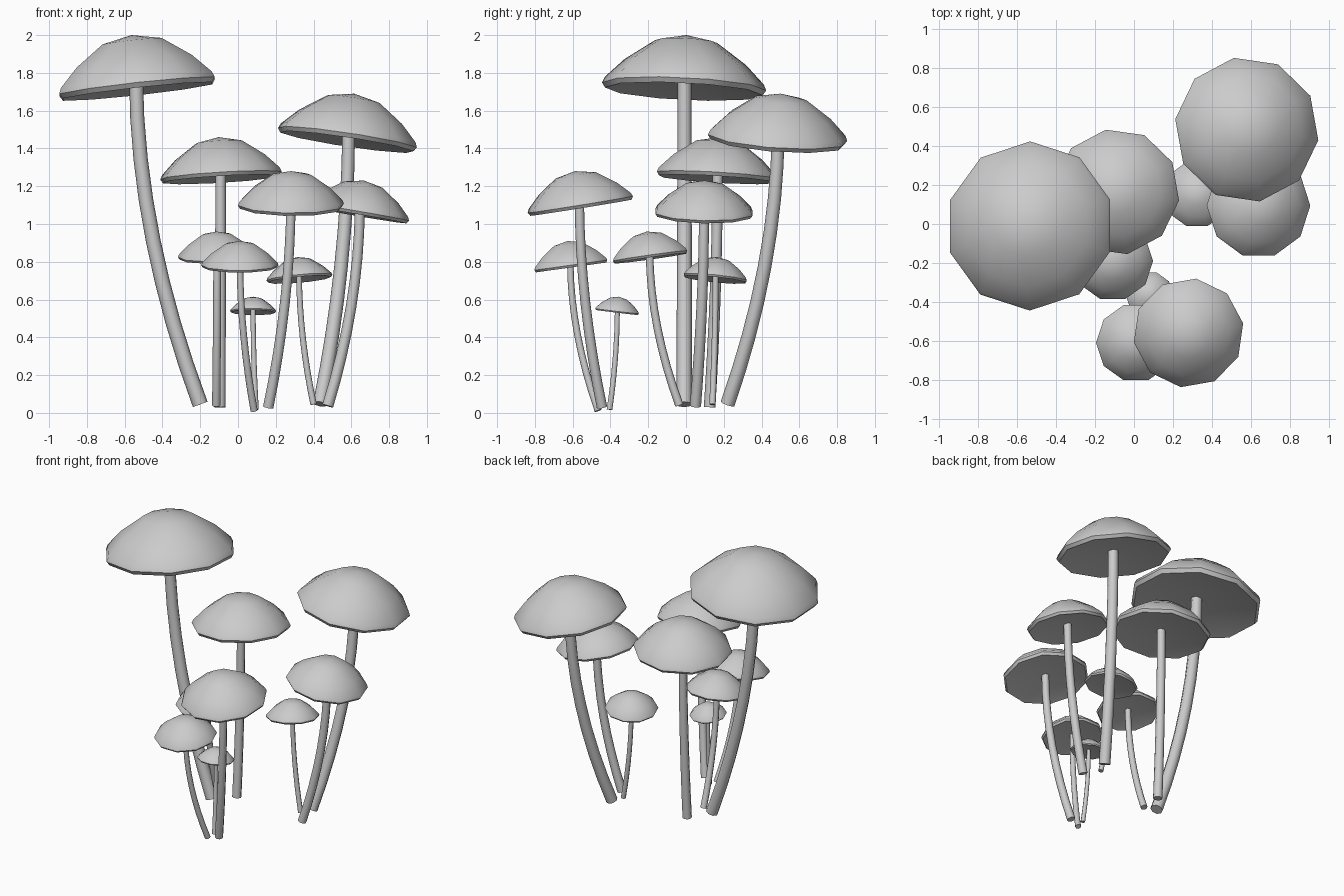
import bpy
import bmesh
from math import cos, sin, tau, radians
from mathutils import Vector

cube = bpy.data.objects.get("Cube")
if cube:
    bpy.data.objects.remove(cube, do_unlink=True)

grey = bpy.data.materials.new("plain_grey")
grey.use_nodes = True
grey.diffuse_color = (0.6, 0.6, 0.6, 1)
grey.node_tree.nodes["Principled BSDF"].inputs["Base Color"].default_value = (0.6, 0.6, 0.6, 1)

UP = Vector((0, 0, 1))
CAP_HEIGHT = 0.62
# Cap profile (radius, height) from crown, over the rim, to the underside
CAP = [(0.38, 0.54), (0.74, 0.29), (0.97, 0.06), (1.0, -0.01), (0.96, -0.07), (0.91, -0.06)]


def finish(bm, name, angle):
    bmesh.ops.recalc_face_normals(bm, faces=bm.faces)
    mesh = bpy.data.meshes.new(name)
    bm.to_mesh(mesh)
    bm.free()
    mesh.materials.append(grey)
    obj = bpy.data.objects.new(name, mesh)
    bpy.context.collection.objects.link(obj)
    bpy.ops.object.select_all(action='DESELECT')
    obj.select_set(True)
    bpy.context.view_layer.objects.active = obj
    bpy.ops.object.shade_smooth_by_angle(angle=radians(angle))


def bridge(bm, low, high):
    n = len(low)
    for i in range(n):
        j = (i + 1) % n
        bm.faces.new((low[i], low[j], high[j], high[i]))


def fan(bm, ring, tip):
    centre = bm.verts.new(tip)
    for i in range(len(ring)):
        bm.faces.new((ring[i], ring[(i + 1) % len(ring)], centre))


def ring_at(bm, centre, turn, radius, sides, phase=0):
    angles = [tau * i / sides + phase for i in range(sides)]
    return [bm.verts.new(centre + turn @ Vector((radius * cos(a), radius * sin(a), 0)))
            for a in angles]


def make_cap(name, centre, radius, normal, phase):
    bm = bmesh.new()
    turn = UP.rotation_difference(normal)
    rings = [ring_at(bm, centre + normal * h * radius, turn, r * radius, 10, radians(phase))
             for r, h in CAP]
    for a, b in zip(rings, rings[1:]):
        bridge(bm, a, b)
    fan(bm, rings[0], centre + normal * CAP_HEIGHT * radius)
    # shallow hollow underneath
    fan(bm, rings[-1], centre + normal * 0.05 * radius)
    finish(bm, name, 50)


def make_stem(name, base, top, radius, steps=8):
    bm = bmesh.new()
    span = top - base

    def path(t):
        # leans out at the foot and straightens toward the cap
        bend = 1 - (1 - t) ** 1.9
        return base + Vector((span.x * bend, span.y * bend, span.z * t))

    rings = []
    for k in range(steps + 1):
        t = k / steps
        tangent = path(min(t + 0.02, 1)) - path(max(t - 0.02, 0))
        turn = UP.rotation_difference(tangent.normalized())
        rings.append(ring_at(bm, path(t), turn, radius * (1.06 - 0.12 * t), 8))
    for a, b in zip(rings, rings[1:]):
        bridge(bm, a, b)
    bm.faces.new(rings[0])
    bm.faces.new(rings[-1])
    finish(bm, name, 50)


# name, cap centre x y, peak z, cap radius, cap tilt x y, turn, stem foot x y z, stem radius
MUSHROOMS = [
    ("tallest", -0.535, -0.01, 2.0, 0.435, -0.11, 0.05, 18, -0.20, -0.01, 0.045, 0.039),
    ("back_left", -0.09, 0.165, 1.46, 0.325, -0.06, 0.06, 28, -0.097, 0.125, 0.03, 0.029),
    ("front_large", 0.28, -0.56, 1.28, 0.285, 0.01, -0.16, 10, 0.16, -0.445, 0.03, 0.026),
    ("back_right", 0.58, 0.485, 1.69, 0.375, 0.15, 0.07, 28, 0.435, 0.22, 0.047, 0.036),
    ("right", 0.64, 0.095, 1.23, 0.27, 0.17, 0.02, 0, 0.475, 0.05, 0.037, 0.028),
    ("right_small", 0.325, 0.155, 0.825, 0.175, -0.09, 0.10, 0, 0.40, 0.14, 0.045, 0.016),
    ("middle", -0.11, -0.19, 0.96, 0.208, -0.03, -0.14, 0, -0.115, -0.035, 0.04, 0.021),
    ("front_small", 0.01, -0.61, 0.91, 0.205, 0.0, -0.14, 0, 0.085, -0.465, 0.012, 0.018),
    ("smallest", 0.08, -0.365, 0.615, 0.122, 0.01, 0.12, 0, 0.095, -0.405, 0.017, 0.014),
]

for name, x, y, peak, r, tx, ty, turn, fx, fy, fz, sr in MUSHROOMS:
    normal = Vector((tx, ty, 1)).normalized()
    centre = Vector((x, y, peak - CAP_HEIGHT * r * normal.z))
    make_cap(name + "_cap", centre, r, normal, turn)
    make_stem(name + "_stem", Vector((fx, fy, fz)), centre + normal * 0.1 * r, sr)
